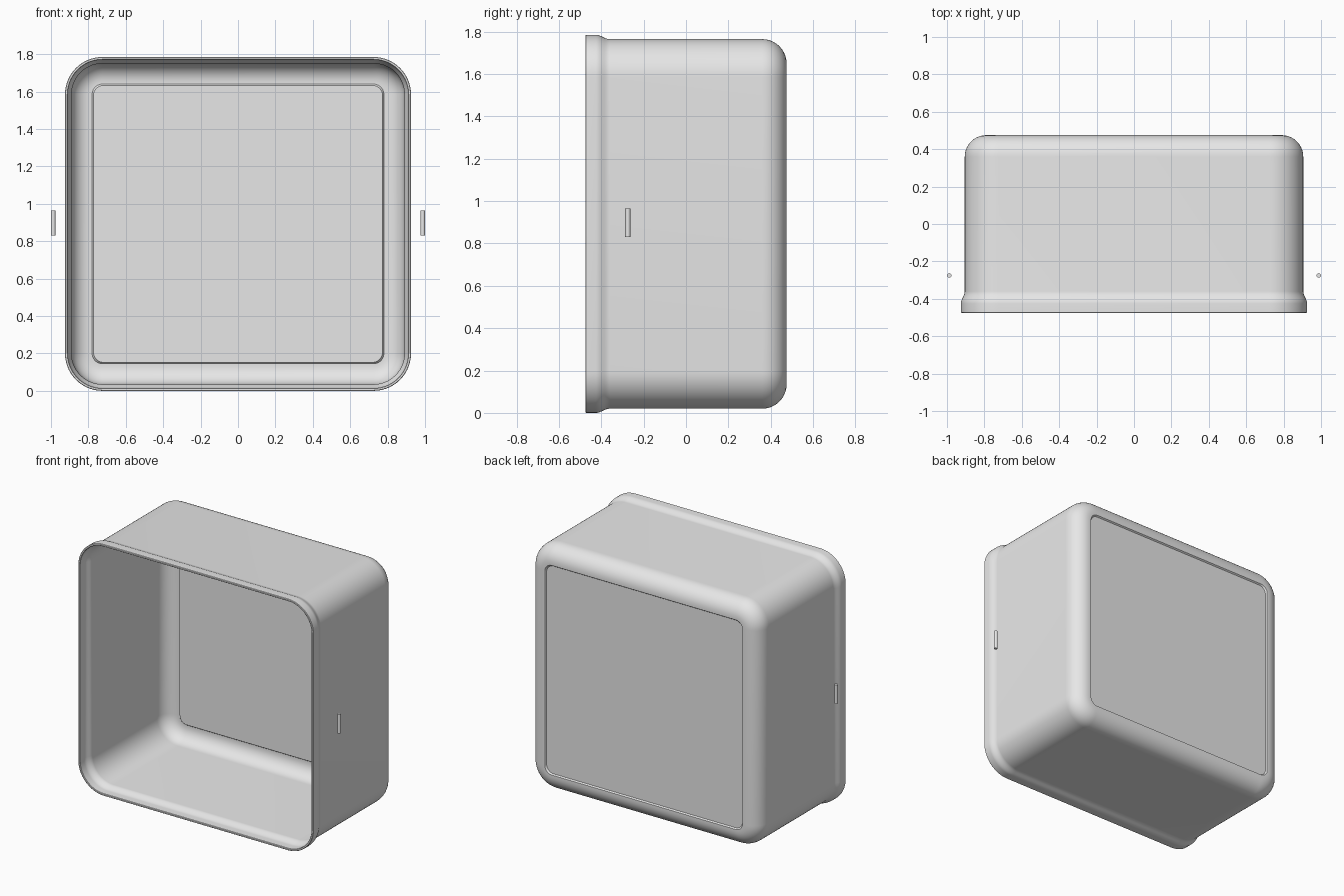
import bpy, bmesh, math

if "Cube" in bpy.data.objects:
    bpy.data.objects.remove(bpy.data.objects["Cube"])

CZ = 0.8925               # height of the box centre
HX, HZ, R = 0.905, 0.8725, 0.18   # body half sizes and corner radius
T = 0.015                 # wall thickness
SEG = 14                  # segments per corner

grey = bpy.data.materials.new("light grey")
grey.diffuse_color = (0.8, 0.8, 0.8, 1)
grey.use_nodes = True
grey.node_tree.nodes["Principled BSDF"].inputs["Base Color"].default_value = grey.diffuse_color


def finish(name, bm):
    bmesh.ops.recalc_face_normals(bm, faces=bm.faces)
    me = bpy.data.meshes.new(name)
    bm.to_mesh(me)
    bm.free()
    ob = bpy.data.objects.new(name, me)
    bpy.context.collection.objects.link(ob)
    me.materials.append(grey)
    bpy.ops.object.select_all(action='DESELECT')
    ob.select_set(True)
    bpy.context.view_layer.objects.active = ob
    bpy.ops.object.shade_smooth_by_angle(angle=math.radians(35))
    return ob


def ring(bm, inset, y):
    """Rounded rectangle, inset from the body outline, at depth y."""
    r = max(R - inset, 0.055)
    a, b = HX - inset - r, HZ - inset - r
    verts = []
    for k, (sx, sz) in enumerate([(1, 1), (-1, 1), (-1, -1), (1, -1)]):
        for i in range(SEG + 1):
            t = math.pi / 2 * (k + i / SEG)
            verts.append(bm.verts.new((sx * a + r * math.cos(t), y,
                                       CZ + sz * b + r * math.sin(t))))
    return verts


def fillet(inset, y, r, n=10):
    """Quarter round from the side wall into the back."""
    return [(inset + r - r * math.cos(math.pi / 2 * i / n),
             y - r + r * math.sin(math.pi / 2 * i / n)) for i in range(n + 1)]


# Flared rim and its smooth S-curve into the body, front to back
flare = [(-0.02, -0.425)]
for i in range(1, 9):
    s = i / 8
    flare.append((-0.02 * (1 + math.cos(math.pi * s)) / 2, -0.425 + 0.065 * s))

# Outer skin: rim, wall, back fillet, shallow recessed back panel
outer = [(-0.017, -0.475), (-0.02, -0.472)] + flare + fillet(0, 0.475, 0.115)
outer += [(0.128, 0.475), (0.135, 0.465)]
# Inner skin follows the outer skin at wall thickness
inner = [(-0.008, -0.475), (-0.005, -0.472)] + [(i + T, y) for i, y in flare]
inner += fillet(T, 0.475 - T, 0.1) + [(0.125, 0.46), (0.132, 0.45)]

bm = bmesh.new()
rings = [ring(bm, i, y) for i, y in outer[::-1] + inner]
for p, q in zip(rings, rings[1:]):
    for j in range(len(p)):
        k = (j + 1) % len(p)
        bm.faces.new((p[j], p[k], q[k], q[j]))
bm.faces.new(rings[0])
bm.faces.new(rings[-1])
finish("open_box_shell", bm)

# Small upright pins beside the box
for side, x in (("left", -0.988), ("right", 0.988)):
    bm = bmesh.new()
    bmesh.ops.create_cone(bm, cap_ends=True, segments=20, radius1=0.012,
                          radius2=0.012, depth=0.135)
    bmesh.ops.translate(bm, verts=bm.verts, vec=(x, -0.275, 0.897))
    finish(side + "_pin", bm)
